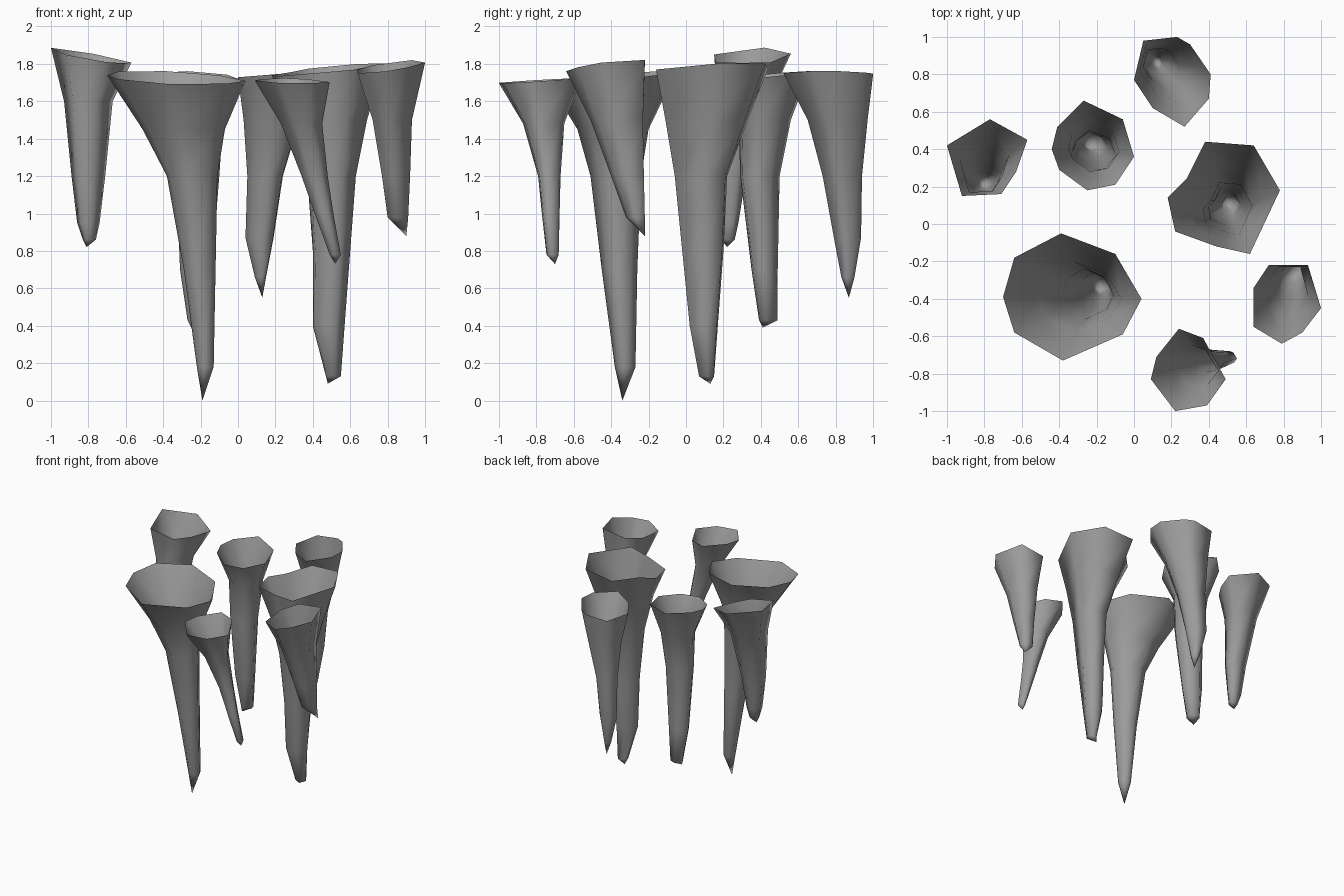
import bpy
import bmesh

default_cube = bpy.data.objects.get("Cube")
if default_cube:
    bpy.data.objects.remove(default_cube, do_unlink=True)

# Single stone colour
stone = bpy.data.materials.new("grey_stone")
stone.use_nodes = True
stone_colour = (.33, .33, .33, 1)
stone.diffuse_color = stone_colour
shader = stone.node_tree.nodes["Principled BSDF"]
shader.inputs["Base Color"].default_value = stone_colour
shader.inputs["Roughness"].default_value = .9


def ring(z, x, y):
    """Cross-section given by its height and its extents in x and y."""
    return z, x, y


def stalactite(name, rim, height, tilt, rings, tip):
    """Open-topped hanging spike: a tilted rim skinned through shrinking rings to a tip."""
    xs, ys = zip(*rim)
    low_x, low_y = min(xs), min(ys)
    size_x, size_y = max(xs) - low_x, max(ys) - low_y
    # Rim outline as fractions of its bounding box, reused for every ring
    outline = [((x - low_x) / size_x, (y - low_y) / size_y) for x, y in rim]

    bm = bmesh.new()
    loops = [[bm.verts.new((x, y, height
                            + tilt[0] * (x - low_x - size_x / 2)
                            + tilt[1] * (y - low_y - size_y / 2)))
              for x, y in rim]]
    for z, (left, right), (front, back) in rings:
        loops.append([bm.verts.new((left + u * (right - left),
                                    front + v * (back - front), z))
                      for u, v in outline])

    # Side walls
    count = len(rim)
    for upper, lower in zip(loops, loops[1:]):
        for i in range(count):
            j = (i + 1) % count
            bm.faces.new((upper[i], upper[j], lower[j], lower[i]))

    # Pointed end
    point = bm.verts.new(tip)
    last = loops[-1]
    for i in range(count):
        bm.faces.new((last[i], last[(i + 1) % count], point))

    # The outlines run clockwise, so make the walls face outwards
    bm.normal_update()
    if sum(f.normal.z * f.calc_area() for f in bm.faces) > 0:
        bmesh.ops.reverse_faces(bm, faces=bm.faces[:])
    for face in bm.faces:
        face.smooth = True

    mesh = bpy.data.meshes.new(name)
    bm.to_mesh(mesh)
    bm.free()
    mesh.materials.append(stone)
    spike = bpy.data.objects.new(name, mesh)
    bpy.context.collection.objects.link(spike)
    return spike


# Longest and widest spike
stalactite(
    "large_front_stalactite",
    rim=[(-.7, -.39), (-.64, -.18), (-.39, -.05), (-.1, -.16),
         (.04, -.4), (-.06, -.59), (-.38, -.73), (-.64, -.58)],
    height=1.725, tilt=(-.04, .1),
    rings=[
        ring(z=1.45, x=(-.51, -.07), y=(-.58, -.2)),
        ring(z=1.2, x=(-.38, -.11), y=(-.51, -.24)),
        ring(z=.7, x=(-.29, -.12), y=(-.45, -.26)),
        ring(z=.18, x=(-.22, -.13), y=(-.38, -.27)),
    ],
    tip=(-.19, -.34, 0))

# Highest rim, on the right-hand back side
stalactite(
    "back_right_stalactite",
    rim=[(-1, .42), (-.77, .56), (-.57, .45), (-.63, .28),
         (-.71, .16), (-.92, .15)],
    height=1.84, tilt=(-.19, .08),
    rings=[
        ring(z=1.6, x=(-.93, -.67), y=(.17, .44)),
        ring(z=1.2, x=(-.89, -.71), y=(.16, .32)),
        ring(z=.95, x=(-.86, -.74), y=(.18, .28)),
        ring(z=.86, x=(-.83, -.76), y=(.19, .26)),
    ],
    tip=(-.81, .22, .82))

# Middle of the back half, with a blunt end
stalactite(
    "middle_back_stalactite",
    rim=[(-.44, .4), (-.41, .52), (-.27, .66), (-.06, .56),
         (0, .36), (-.1, .21), (-.25, .18), (-.4, .29)],
    height=1.735, tilt=(-.04, .1),
    rings=[
        ring(z=1.5, x=(-.35, -.08), y=(.28, .56)),
        ring(z=1.2, x=(-.33, -.1), y=(.29, .5)),
        ring(z=.7, x=(-.31, -.14), y=(.35, .49)),
        ring(z=.43, x=(-.27, -.17), y=(.39, .49)),
    ],
    tip=(-.25, .41, .39))

# Rearmost spike
stalactite(
    "rear_stalactite",
    rim=[(0, .77), (.05, .98), (.23, 1), (.3, .96),
         (.41, .8), (.4, .67), (.27, .52), (.1, .62)],
    height=1.745, tilt=(.08, 0),
    rings=[
        ring(z=1.5, x=(.03, .33), y=(.65, .97)),
        ring(z=1.2, x=(.05, .24), y=(.73, .94)),
        ring(z=.87, x=(.04, .19), y=(.79, .935)),
        ring(z=.66, x=(.09, .15), y=(.83, .9)),
    ],
    tip=(.13, .87, .55))

# Large spike with a notched rim
stalactite(
    "large_left_stalactite",
    rim=[(.18, .14), (.28, .24), (.38, .44), (.64, .42),
         (.78, .18), (.62, -.16), (.44, -.12), (.22, -.04)],
    height=1.77, tilt=(.1, .05),
    rings=[
        ring(z=1.5, x=(.29, .69), y=(-.11, .33)),
        ring(z=1.2, x=(.37, .63), y=(-.06, .22)),
        ring(z=.8, x=(.4, .6), y=(-.02, .2)),
        ring(z=.4, x=(.4, .57), y=(.02, .17)),
        ring(z=.13, x=(.47, .55), y=(.07, .15)),
    ],
    tip=(.48, .13, .09))

# Short spike hanging at the outer edge
stalactite(
    "side_stalactite",
    rim=[(.64, -.34), (.72, -.22), (.93, -.22), (1, -.45),
         (.9, -.58), (.79, -.64), (.64, -.55)],
    height=1.785, tilt=(.13, .1),
    rings=[
        ring(z=1.5, x=(.72, .93), y=(-.51, -.23)),
        ring(z=1.2, x=(.77, .92), y=(-.4, -.225)),
        ring(z=.98, x=(.8, .91), y=(-.32, -.22)),
    ],
    tip=(.9, -.22, .88))

# Slanting spike at the very front
stalactite(
    "slanted_front_stalactite",
    rim=[(.09, -.83), (.12, -.71), (.24, -.56), (.37, -.61),
         (.49, -.83), (.39, -.97), (.22, -1)],
    height=1.71, tilt=(-.02, .06),
    rings=[
        ring(z=1.48, x=(.23, .45), y=(-.87, -.65)),
        ring(z=1.2, x=(.34, .48), y=(-.79, -.67)),
        ring(z=1, x=(.41, .51), y=(-.77, -.675)),
        ring(z=.78, x=(.49, .55), y=(-.745, -.68)),
    ],
    tip=(.52, -.7, .73))
